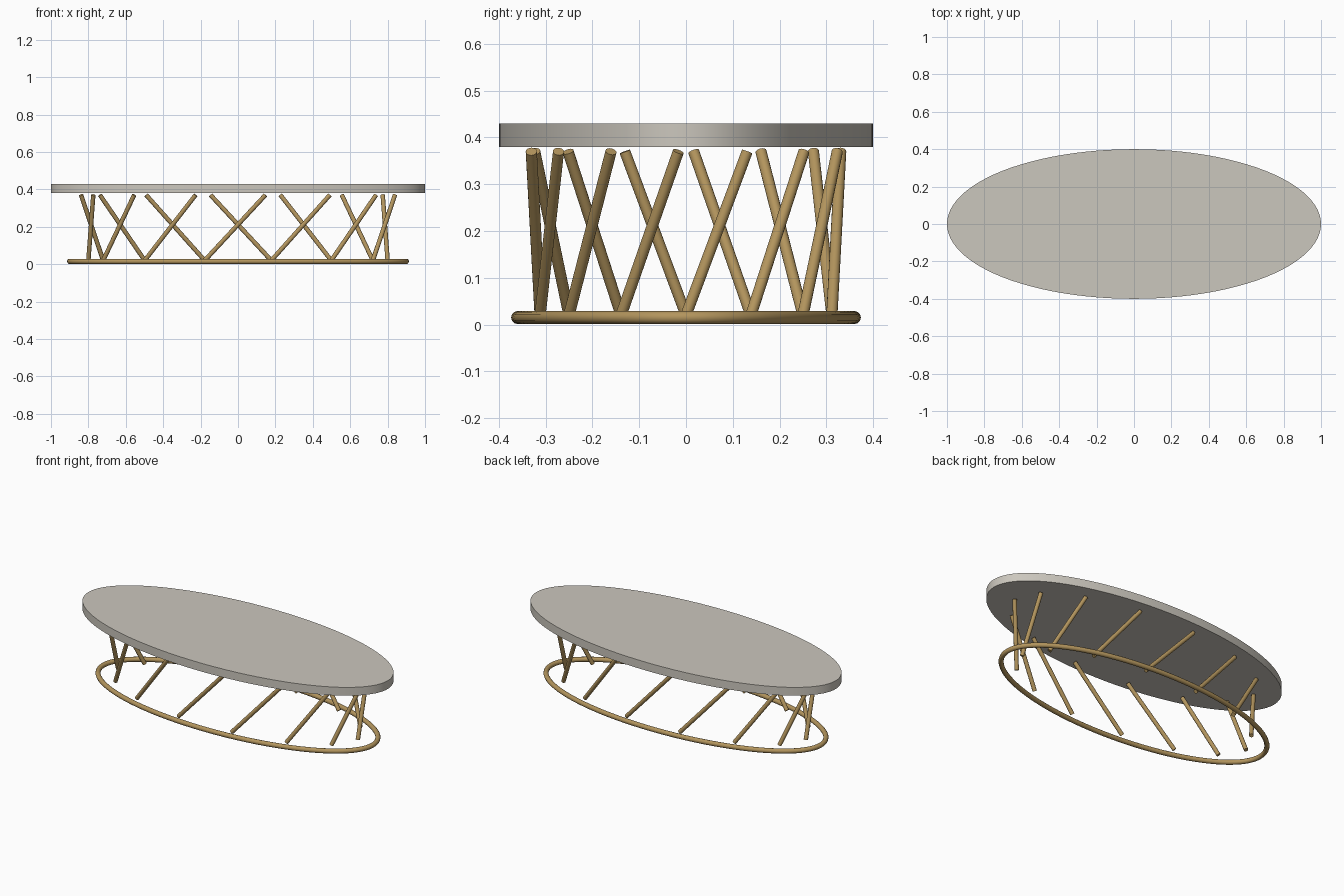
import bpy
from math import sin, cos, pi, radians
from mathutils import Vector

if "Cube" in bpy.data.objects:
    bpy.data.objects.remove(bpy.data.objects["Cube"])


def material(name, rgb):
    m = bpy.data.materials.new(name)
    m.diffuse_color = (*rgb, 1)
    m.use_nodes = True
    m.node_tree.nodes["Principled BSDF"].inputs["Base Color"].default_value = m.diffuse_color
    return m


stone = material("stone", (0.60, 0.57, 0.51))
brass = material("brass", (0.45, 0.30, 0.11))


def finish(name, mat):
    ob = bpy.context.object
    ob.name = name
    ob.data.materials.append(mat)
    bpy.ops.object.transform_apply(location=False, rotation=False, scale=True)
    bpy.ops.object.shade_smooth_by_angle(angle=radians(30))
    return ob


def ellipse(a, b, t, z):
    return Vector((a * cos(t), b * sin(t), z))


# Elliptical table top
bpy.ops.mesh.primitive_cylinder_add(vertices=96, radius=1, depth=0.05,
                                    location=(0, 0, 0.405))
bpy.context.object.scale = (1, 0.4, 1)
finish("table_top", stone)

# Elliptical base ring, round tube bent along the ellipse
N = 96
curve = bpy.data.curves.new("base_ring", "CURVE")
curve.dimensions = "3D"
curve.bevel_depth = 0.014
curve.bevel_resolution = 4
spline = curve.splines.new("POLY")
spline.points.add(N - 1)
for i, p in enumerate(spline.points):
    p.co = (*ellipse(0.9, 0.36, 2 * pi * i / N, 0.015), 1)
spline.use_cyclic_u = True
spline.use_smooth = True
curve.materials.append(brass)
ring = bpy.data.objects.new("base_ring", curve)
bpy.context.collection.objects.link(ring)

# Slanted rods, all twisted the same way around the base
RODS, TWIST = 14, 0.4
for i in range(RODS):
    t = 2 * pi * i / RODS
    low = ellipse(0.80, 0.32, t, 0.02)
    high = ellipse(0.84, 0.336, t + TWIST, 0.37)
    axis = high - low
    bpy.ops.mesh.primitive_cylinder_add(
        vertices=16, radius=0.012, depth=axis.length,
        location=(low + high) / 2,
        rotation=axis.to_track_quat("Z", "Y").to_euler())
    finish(f"slanted_rod_{i + 1}", brass)
